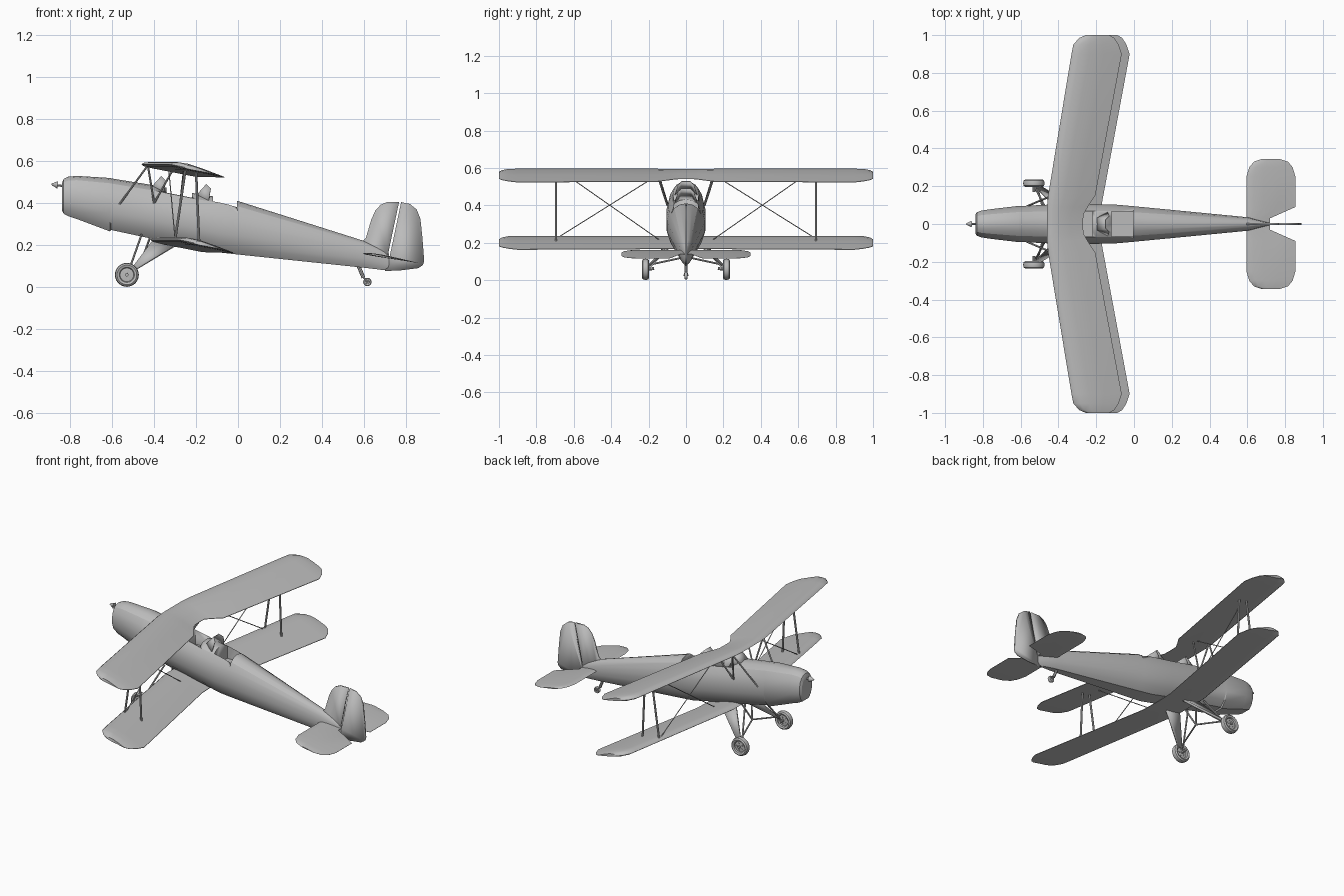
import bpy, bmesh, math
from mathutils import Vector, Matrix

if "Cube" in bpy.data.objects:
    bpy.data.objects.remove(bpy.data.objects["Cube"], do_unlink=True)

grey = bpy.data.materials.new("airframe_grey")
grey.use_nodes = True
grey.diffuse_color = (0.5, 0.5, 0.5, 1)
grey.node_tree.nodes["Principled BSDF"].inputs["Base Color"].default_value = (0.5, 0.5, 0.5, 1)


def finish(name, bm, angle=35):
    bmesh.ops.recalc_face_normals(bm, faces=bm.faces)
    mesh = bpy.data.meshes.new(name)
    bm.to_mesh(mesh)
    bm.free()
    mesh.materials.append(grey)
    obj = bpy.data.objects.new(name, mesh)
    bpy.context.collection.objects.link(obj)
    bpy.ops.object.select_all(action='DESELECT')
    obj.select_set(True)
    bpy.context.view_layer.objects.active = obj
    bpy.ops.object.shade_smooth_by_angle(angle=math.radians(angle))
    return obj


def loft(name, rings, angle=35):
    """Skin equal-length closed rings and cap both ends."""
    bm = bmesh.new()
    rows = [[bm.verts.new(p) for p in ring] for ring in rings]
    n = len(rows[0])
    for a, b in zip(rows, rows[1:]):
        for i in range(n):
            j = (i + 1) % n
            bm.faces.new((a[i], a[j], b[j], b[i]))
    bm.faces.new(rows[0])
    bm.faces.new(rows[-1])
    return finish(name, bm, angle)


def plate(name, panels, thick):
    """Thin sheet made from flat panels."""
    bm = bmesh.new()
    for panel in panels:
        bm.faces.new([bm.verts.new(p) for p in panel])
    bmesh.ops.remove_doubles(bm, verts=bm.verts, dist=0.0001)
    obj = finish(name, bm)
    mod = obj.modifiers.new("thickness", 'SOLIDIFY')
    mod.thickness, mod.offset = thick, 0
    return obj


def rod(name, a, b, r, r2=None, sides=8):
    a, b = Vector(a), Vector(b)
    d = b - a
    bm = bmesh.new()
    turn = d.to_track_quat('Z', 'Y').to_matrix().to_4x4()
    bmesh.ops.create_cone(bm, cap_ends=True, segments=sides, radius1=r,
                          radius2=r if r2 is None else r2, depth=d.length,
                          matrix=Matrix.Translation((a + b) / 2) @ turn)
    return finish(name, bm)


def spin_wheel(name, centre, radius, width, hub):
    """Round tyre with a recessed hub, turned about the y axis."""
    h = width / 2
    profile = [(0, h * .5), (hub * .3, h * .5), (hub * .9, h * .4), (hub, h * .8),
               (radius * .82, h), (radius * .95, h * .7), (radius, 0)]
    profile += [(r, -y) for r, y in reversed(profile[:-1])]
    bm = bmesh.new()
    verts = [bm.verts.new((r, y, 0)) for r, y in profile]
    edges = [bm.edges.new(e) for e in zip(verts, verts[1:])]
    bmesh.ops.spin(bm, geom=verts + edges, axis=(0, 1, 0), cent=(0, 0, 0),
                   angle=math.tau, steps=28, use_duplicate=False)
    bmesh.ops.remove_doubles(bm, verts=bm.verts, dist=0.0001)
    bmesh.ops.translate(bm, verts=bm.verts, vec=centre)
    return finish(name, bm)


# Fuselage: one half section scaled along the body (x, top, bottom, half width)
half = [(0, 1), (.35, .95), (.66, .8), (.88, .52), (1, .15), (1, -.3), (.82, -.72), (.5, -1)]
section = half + [(-u, v) for u, v in reversed(half[1:])]
stations = [(-.84, .495, .365, .05), (-.832, .515, .35, .062), (-.81, .526, .338, .07),
            (-.77, .53, .325, .077), (-.61, .52, .265, .096), (-.605, .518, .272, .095),
            (-.4, .485, .228, .105), (-.2, .445, .19, .105), (-.09, .428, .165, .102),
            (0, .41, .155, .094), (.6, .22, .092, .036), (.72, .16, .078, .006)]
fuselage = loft("fuselage", [[(x, u * w, (t + b) / 2 + v * (t - b) / 2) for u, v in section]
                             for x, t, b, w in stations], 24)

# Open cockpits
for x0, x1, floor in ((-.34, -.22, .36), (-.12, -.005, .33)):
    bm = bmesh.new()
    bmesh.ops.create_cube(bm, size=1, matrix=Matrix.Translation(((x0 + x1) / 2, 0, floor + .15))
                          @ Matrix.Diagonal((x1 - x0, .13, .3, 1)))
    cutter = finish("cockpit_cutter", bm)
    cutter.hide_render = True
    cut = fuselage.modifiers.new("cockpit", 'BOOLEAN')
    cut.operation, cut.object = 'DIFFERENCE', cutter
    bpy.context.view_layer.objects.active = fuselage
    bpy.ops.object.modifier_apply(modifier="cockpit")
    bpy.data.objects.remove(cutter, do_unlink=True)

# Windscreens with a front pane and two swept side panes
for label, x, z in (("front", -.41, .478), ("rear", -.195, .44)):
    a, b = (x, .032, z), (x + .045, .024, z + .05)
    c, d = (x + .055, .062, z - .03), (x + .065, .042, z + .03)
    flip = lambda p: (p[0], -p[1], p[2])
    plate(label + "_windscreen", [[a, b, flip(b), flip(a)], [a, c, d, b],
                                  [flip(p) for p in (a, c, d, b)]], .004)

# Airfoil as (chord fraction, height factor)
foil = [(0, 0), (.04, .45), (.15, .85), (.35, 1), (.65, .65), (1, .06),
        (1, -.06), (.6, -.2), (.25, -.35), (.05, -.3)]


def wing(name, outline, dx, z, slope, camber, sweep):
    """outline: (y, leading x, trailing x) from the middle to the tip."""
    full = [(-y, a, b) for y, a, b in reversed(outline[1:])] + outline
    root = outline[0][1]
    longest = max(b - a for _, a, b in outline)
    rings = []
    for y, a, b in full:
        lead = root + max(0, abs(y) - .12) * sweep
        h = camber * ((b - a) / longest) ** .7
        rings.append([(a + t * (b - a) + dx, y, z - slope * (a + t * (b - a) - lead) + k * h)
                      for t, k in foil])
    return loft(name, rings, 40)


tip = [(.9, -.331, -.065), (.95, -.321, -.082), (.985, -.29, -.105), (1, -.255, -.13)]
wing("upper_wing", [(0, -.46, -.27), (.05, -.46, -.268), (.09, -.46, -.245), (.15, -.455, -.205)]
     + tip, 0, .585, .23, .024, .165)
wing("lower_wing", [(0, -.46, -.215), (.12, -.46, -.21)] + tip, .042, .225, .23, .024, .165)
wing("tailplane", [(0, .595, .72), (.03, .595, .72), (.09, .595, .855), (.25, .595, .855),
                   (.3, .61, .84), (.33, .635, .815), (.345, .68, .77)],
     0, .16, .17, .01, 0)

# Fin and rudder with a narrow hinge gap
fin = [(.59, .215), (.61, .235), (.635, .32), (.655, .365), (.68, .392), (.71, .405),
       (.768, .405), (.712, .14), (.69, .08), (.6, .1)]
rudder = [(.778, .405), (.82, .396), (.852, .37), (.87, .325), (.88, .23), (.888, .125),
          (.882, .105), (.86, .09), (.78, .08), (.7, .076), (.722, .14)]
for name, shape in (("fin", fin), ("rudder", rudder)):
    plate(name, [[(x, 0, z) for x, z in shape]], .012)

# Nose shaft and small spinner
rod("propeller_shaft", (-.86, 0, .485), (-.82, 0, .48), .005)
rod("spinner", (-.86, 0, .487), (-.89, 0, .49), .018, .003, 16)

# Tail wheel
spin_wheel("tail_wheel", (.617, 0, .024), .02, .018, .01)
rod("tail_wheel_strut", (.575, 0, .1), (.598, 0, .045), .009)
for s in (-1, 1):
    rod("tail_wheel_fork", (.595, 0, .05), (.617, s * .011, .024), .004)

# Everything that comes in left and right pairs
for side, s in (("left", 1), ("right", -1)):
    def strut(name, a, b, r):
        rod(f"{side}_{name}", (a[0], s * a[1], a[2]), (b[0], s * b[1], b[2]), r)

    # Cabane struts
    strut("cabane_front", (-.565, .095, .395), (-.43, .152, .58), .005)
    strut("cabane_middle", (-.4, .1, .4), (-.43, .152, .58), .005)
    strut("cabane_rear", (-.4, .1, .4), (-.31, .152, .56), .005)
    # Interplane struts
    strut("interplane_front", (-.3, .695, .225), (-.25, .695, .565), .006)
    strut("interplane_rear", (-.185, .695, .205), (-.2, .695, .55), .006)
    # Crossed bracing wires
    strut("landing_wire", (-.3, .69, .225), (-.33, .155, .56), .0025)
    strut("flying_wire", (-.3, .12, .2), (-.26, .635, .56), .0025)
    # Main wheel with a ring of hub bolts
    spin_wheel(side + "_wheel", (-.53, s * .216, .058), .057, .038, .036)
    for i in range(5):
        a = math.tau * i / 5
        x, z = -.53 + .02 * math.cos(a), .058 + .02 * math.sin(a)
        strut("hub_bolt", (x, .205, z), (x, .228, z), .005)
    # Undercarriage: faired leg, axle and spreader rods
    plate(side + "_gear_leg", [[(-.52, s * .195, .07), (-.485, s * .193, .085),
                                (-.285, s * .065, .205), (-.4, s * .075, .23)]], .012)
    strut("axle", (-.53, .17, .062), (-.53, .236, .058), .008)
    strut("spreader_rod", (-.51, .185, .085), (-.46, 0, .125), .005)
    strut("gear_brace", (-.52, .185, .08), (-.46, .07, .25), .005)
    strut("gear_centre_strut", (-.46, 0, .125), (-.42, .05, .235), .005)
